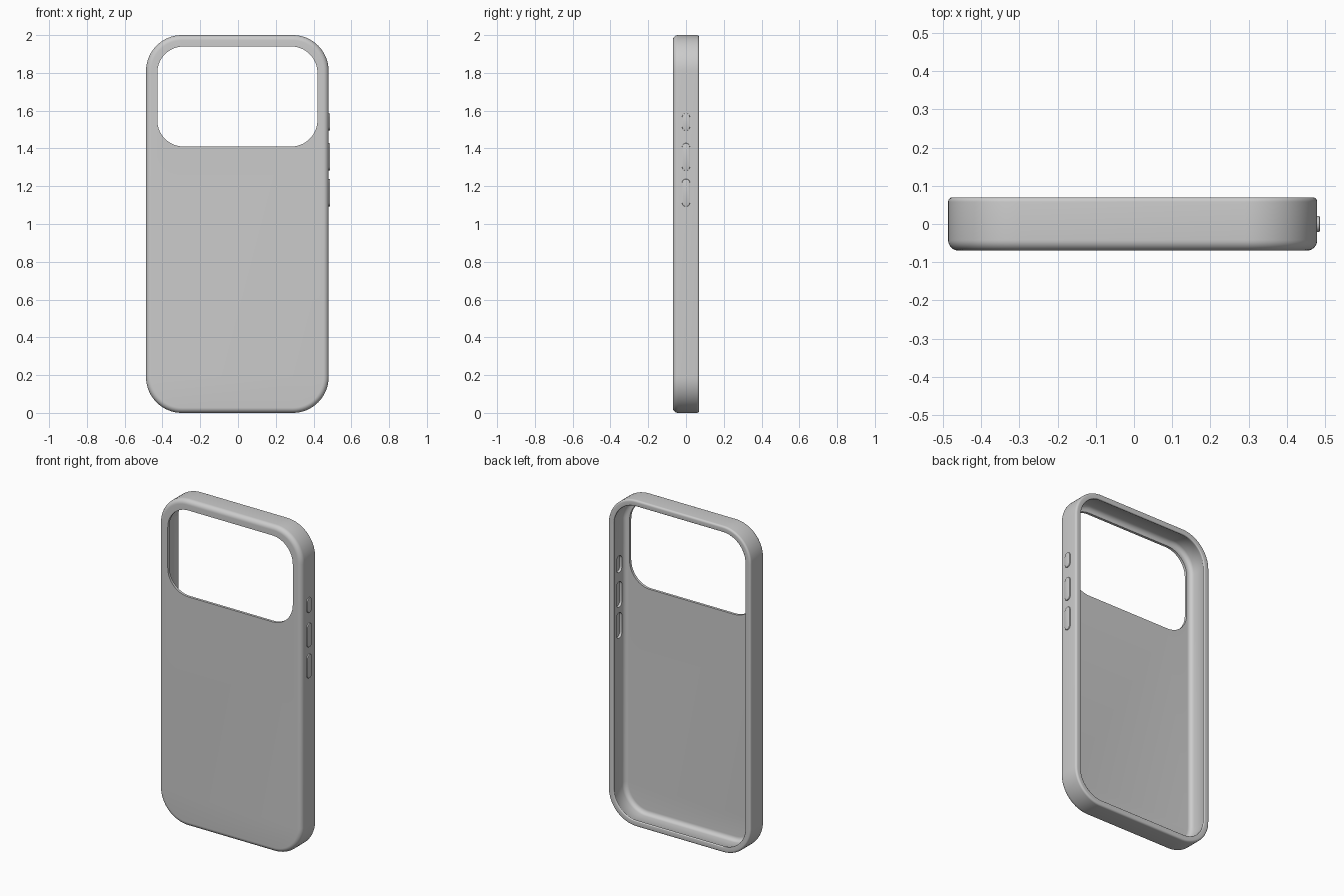
import bpy, bmesh
from math import sin, cos, pi

if "Cube" in bpy.data.objects:
    bpy.data.objects.remove(bpy.data.objects["Cube"])

CX, CZ, HW, HH, R = -0.0035, 1.0, 0.4835, 1.0, 0.19
BUTTONS = [("action_button", 1.54, 0.046),
           ("upper_volume_button", 1.355, 0.073),
           ("lower_volume_button", 1.165, 0.073)]


def rounded_rect(cx, cy, hw, hh, r, n=16):
    pts = []
    for k, (sx, sy) in enumerate([(1, 1), (-1, 1), (-1, -1), (1, -1)]):
        for i in range(n + 1):
            a = (k + i / n) * pi / 2
            pts.append((cx + sx * (hw - r) + r * cos(a), cy + sy * (hh - r) + r * sin(a)))
    return pts


def arc(cx, cy, r, a0, a1, n=6):
    angles = [(a0 + (a1 - a0) * i / n) * pi / 180 for i in range(n + 1)]
    return [(cx + r * cos(a), cy + r * sin(a)) for a in angles]


def add_ring(bm, pts):
    return [bm.verts.new(p) for p in pts]


def bridge(bm, a, b):
    n = len(a)
    for i in range(n):
        j = (i + 1) % n
        bm.faces.new((a[i], a[j], b[j], b[i]))


def ring_edges(bm, ring):
    return [bm.edges.get((ring[i - 1], ring[i])) for i in range(len(ring))]


def finish(bm, name):
    bmesh.ops.recalc_face_normals(bm, faces=bm.faces)
    mesh = bpy.data.meshes.new(name)
    bm.to_mesh(mesh)
    bm.free()
    obj = bpy.data.objects.new(name, mesh)
    bpy.context.collection.objects.link(obj)
    return obj


def smooth(obj):
    bpy.ops.object.select_all(action='DESELECT')
    obj.select_set(True)
    bpy.context.view_layer.objects.active = obj
    bpy.ops.object.shade_smooth_by_angle(angle=0.6)


def pill(name, z, half_w, half_h, sections):
    """Pill outline in the YZ plane, lofted along x through (x, inset) sections."""
    bm = bmesh.new()
    rings = []
    for x, d in sections:
        pts = rounded_rect(0, z, half_w - d, half_h - d, (half_w - d) * 0.98, 8)
        rings.append(add_ring(bm, [(x, y, zz) for y, zz in pts]))
    for a, b in zip(rings, rings[1:]):
        bridge(bm, a, b)
    bm.faces.new(rings[0])
    bm.faces.new(rings[-1])
    return finish(bm, name)


# Case shell: wall cross-section as (inset, y), swept round the outline
profile = arc(0.028, -0.042, 0.028, 270, 180, 8)          # front outer fillet
profile += arc(0.012, 0.058, 0.012, 180, 90)              # rear outer fillet
profile += arc(0.031, 0.065, 0.005, 90, 0, 4)             # lip
profile += [(0.036, 0.060), (0.027, 0.046)]
profile += arc(0.053, -0.028, 0.026, 180, 270, 8)         # cavity floor fillet
bm = bmesh.new()
rings = []
last = None
for d, y in profile:
    if last and abs(last[0] - d) + abs(last[1] - y) < 1e-5:
        continue
    last = (d, y)
    rings.append(add_ring(bm, [(x, y, z) for x, z in
                 rounded_rect(CX, CZ, HW - d, HH - d, R - d)]))
for a, b in zip(rings, rings[1:]):
    bridge(bm, a, b)

# Camera opening, then the front and inner faces of the plate around it
hole = rounded_rect(CX, 1.675, 0.424, 0.265, 0.14)
front, back = [add_ring(bm, [(x, y, z) for x, z in hole]) for y in (-0.07, -0.054)]
bridge(bm, front, back)
for outer, inner in ((rings[0], front), (rings[-1], back)):
    bmesh.ops.triangle_fill(bm, use_beauty=True,
                            edges=ring_edges(bm, outer) + ring_edges(bm, inner))
case = finish(bm, "case_shell")

# Button pockets on the inside of the right wall
for name, z, half_h in BUTTONS:
    cutter = pill("pocket_cutter", z, 0.026, half_h + 0.005, [(0.42, 0), (0.468, 0)])
    cutter.hide_render = True
    mod = case.modifiers.new("pocket", 'BOOLEAN')
    mod.operation = 'DIFFERENCE'
    mod.solver = 'EXACT'
    mod.object = cutter
    bpy.context.view_layer.objects.active = case
    bpy.ops.object.modifier_apply(modifier=mod.name)
    bpy.data.objects.remove(cutter)
smooth(case)

# Raised side buttons
for name, z, half_h in BUTTONS:
    smooth(pill(name, z, 0.021, half_h,
                [(0.472, 0), (0.484, 0), (0.4862, 0.001), (0.487, 0.003)]))
